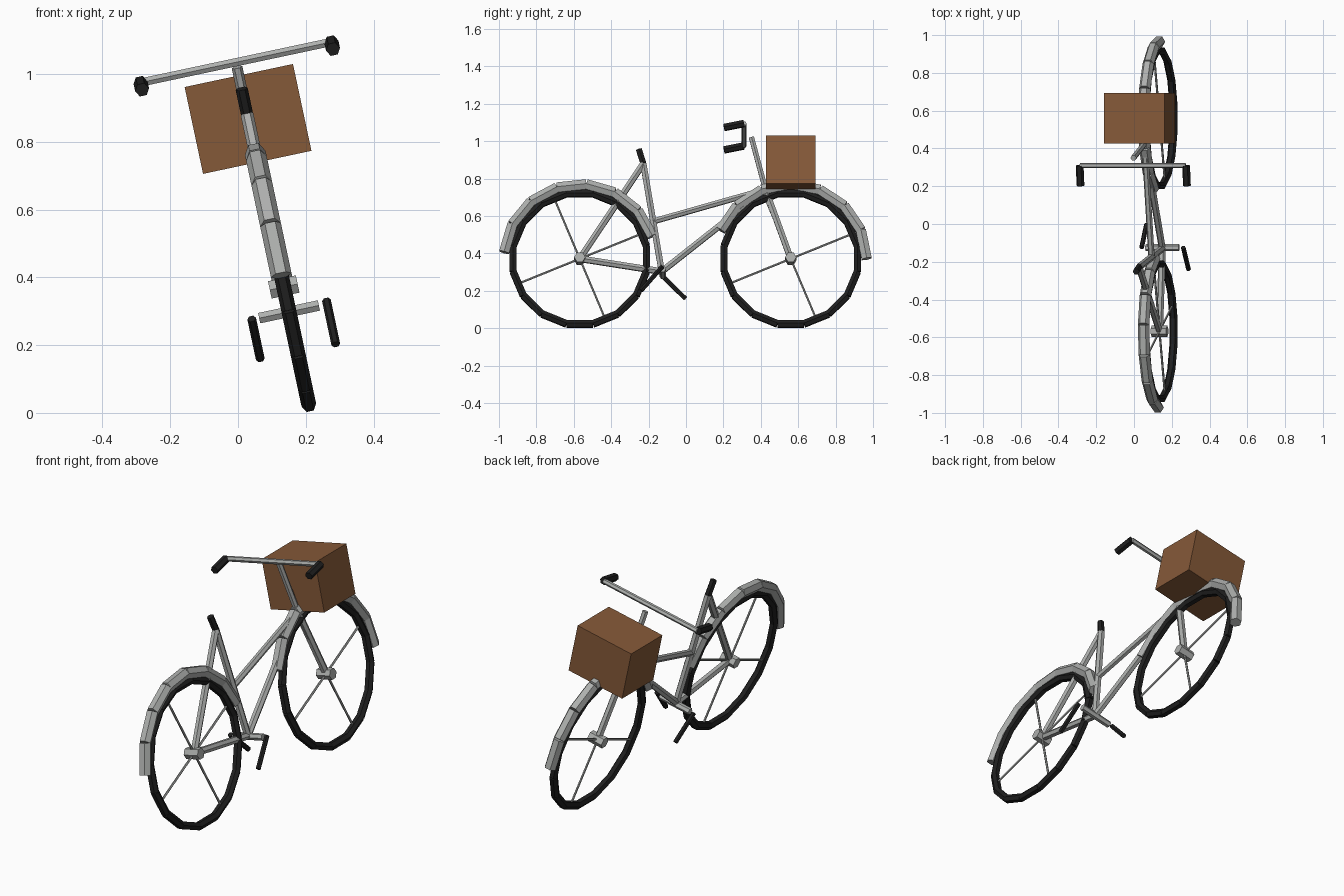
import bpy, bmesh, math
from mathutils import Vector, Matrix

if "Cube" in bpy.data.objects:
    bpy.data.objects.remove(bpy.data.objects["Cube"])

LEAN = math.radians(12)
# Bike plane frame: (sideways, along, up) leaned over about the tyre contact line
FRAME = Matrix.Translation((0.214, 0, 0)) @ Matrix.Rotation(-LEAN, 4, 'Y')


def material(name, rgb):
    m = bpy.data.materials.new(name)
    m.diffuse_color = (*rgb, 1)
    m.use_nodes = True
    m.node_tree.nodes["Principled BSDF"].inputs["Base Color"].default_value = m.diffuse_color
    return m


GREY = material("grey metal", (0.42, 0.43, 0.42))
BLACK = material("black rubber", (0.014, 0.014, 0.014))
BROWN = material("brown basket", (0.235, 0.1, 0.04))


def finish(name, bm, mat):
    bmesh.ops.recalc_face_normals(bm, faces=bm.faces[:])
    me = bpy.data.meshes.new(name)
    bm.to_mesh(me)
    bm.free()
    me.materials.append(mat)
    ob = bpy.data.objects.new(name, me)
    ob.matrix_world = FRAME
    bpy.context.collection.objects.link(ob)


def tubes(name, segments, r, mat):
    """Straight six-sided bars, one for each (start, end) pair."""
    bm = bmesh.new()
    for a, b in segments:
        a, b = Vector(a), Vector(b)
        d = (b - a).normalized()
        ref = Vector((0, 1, 0)) if abs(d.x) > 0.9 else Vector((1, 0, 0))
        side = (ref - d * ref.dot(d)).normalized()
        other = d.cross(side)
        rings = []
        for p in (a, b):
            rings.append([bm.verts.new(p + r * (side * math.cos(k * math.pi / 3)
                          + other * math.sin(k * math.pi / 3))) for k in range(6)])
        for k in range(6):
            n = (k + 1) % 6
            bm.faces.new((rings[0][k], rings[0][n], rings[1][n], rings[1][k]))
        bm.faces.new(rings[0][::-1])
        bm.faces.new(rings[1])
    finish(name, bm, mat)


def chain(points):
    return list(zip(points[:-1], points[1:]))


def arc(y, radius, start, step, count):
    return [(0, y + radius * math.cos(math.radians(start + step * i)),
             HUB + radius * math.sin(math.radians(start + step * i))) for i in range(count)]


# Wheels, spokes, hubs and mudguards
HUB = 0.38
for label, y, guard_start in (("rear", -0.568, 17.5), ("front", 0.56, 0)):
    tubes(label + "_tyre", chain(arc(y, 0.363, 11.25, 22.5, 17)), 0.022, BLACK)
    tubes(label + "_spokes", [((0, y, HUB), p) for p in arc(y, 0.355, 22.5, 90, 4)], 0.006, GREY)
    tubes(label + "_hub", [((-0.042, y, HUB), (0.042, y, HUB))], 0.03, GREY)
    tubes(label + "_mudguard", chain(arc(y, 0.406, guard_start, 22.5, 8)), 0.031, GREY)

# Frame
rear, front = (0, -0.568, HUB), (0, 0.56, HUB)
bracket, seat_top = (0, -0.13, 0.31), (0, -0.228, 0.9)
head = (0, 0.425, 0.758)
tubes("seat_tube", [(bracket, seat_top)], 0.019, GREY)
tubes("seat_stay", [(rear, seat_top)], 0.019, GREY)
tubes("chain_stay", [(rear, bracket)], 0.019, GREY)
tubes("top_tube", [((0, -0.172, 0.585), head)], 0.017, GREY)
tubes("down_tube", [(bracket, head)], 0.019, GREY)
tubes("fork", [(front, head)], 0.019, GREY)
tubes("steering_stem", [(head, (0, 0.35, 1.043))], 0.016, GREY)
tubes("saddle_post", [((0, -0.228, 0.9), (0, -0.252, 0.978))], 0.018, BLACK)

# Handlebar and grips
tubes("handlebar", [((-0.285, 0.31, 1.058), (0.285, 0.31, 1.058))], 0.014, GREY)
tubes("grips", [((s * 0.288, 0.31, 1.058), (s * 0.288, 0.203, 1.036)) for s in (-1, 1)],
      0.021, BLACK)

# Crank axle and pedal arms
tubes("crank_axle", [((-0.09, -0.125, 0.305), (0.09, -0.125, 0.305))], 0.018, GREY)
tubes("pedal_arms", [((0.115, -0.125, 0.315), (0.115, -0.24, 0.182)),
                     ((-0.112, -0.125, 0.308), (-0.112, -0.003, 0.186))], 0.013, BLACK)

# Basket
bm = bmesh.new()
bmesh.ops.create_cube(bm, size=1, matrix=Matrix.Translation((0, 0.56, 0.887))
                      @ Matrix.Diagonal((0.327, 0.266, 0.262, 1)))
finish("basket", bm, BROWN)
